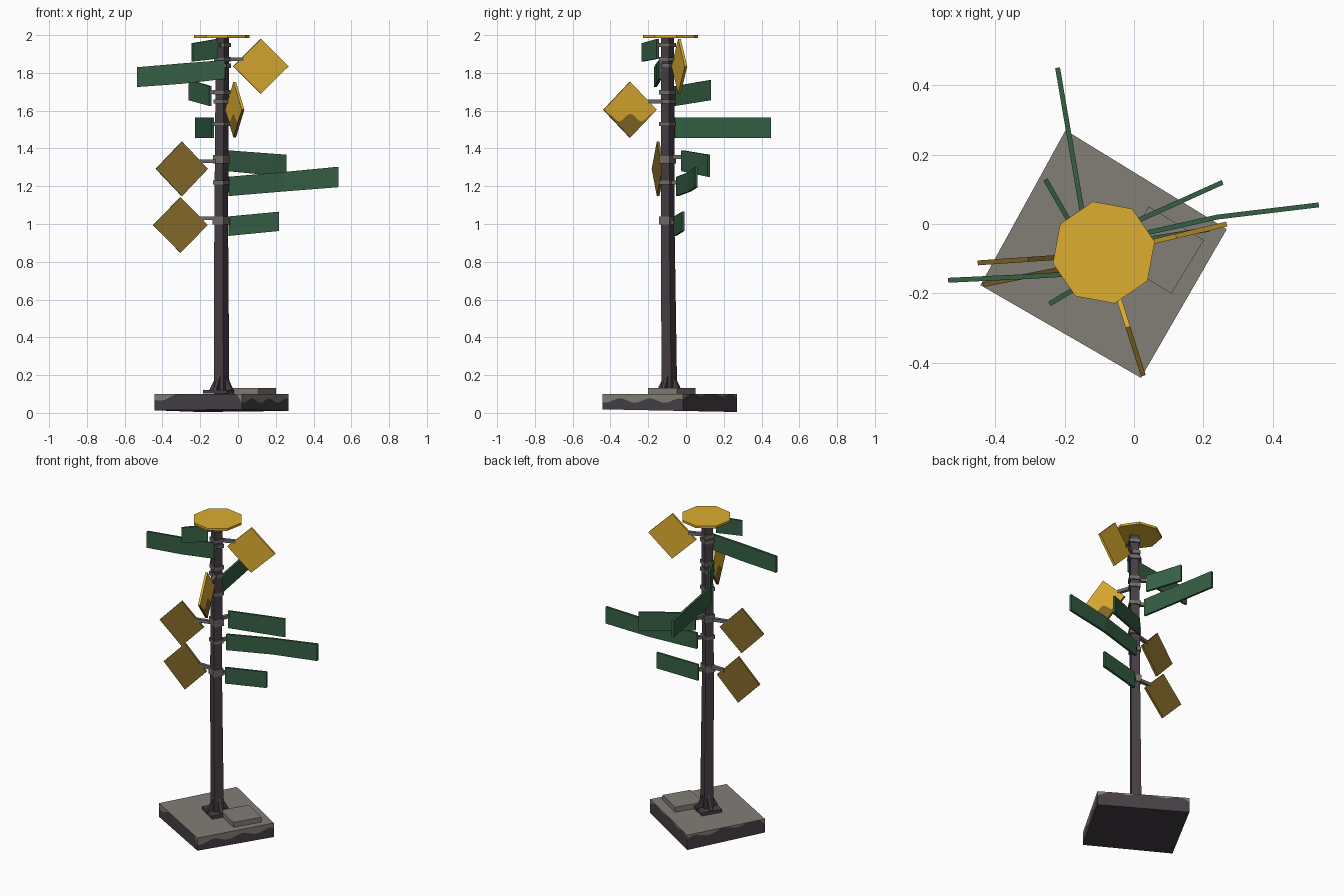
import bpy, bmesh, math
from mathutils import Vector, Matrix

if "Cube" in bpy.data.objects:
    bpy.data.objects.remove(bpy.data.objects["Cube"])


def material(name, rgb):
    m = bpy.data.materials.new(name)
    lin = [((c / 255 + 0.055) / 1.055) ** 2.4 for c in rgb]
    m.diffuse_color = (*lin, 1)
    m.use_nodes = True
    m.node_tree.nodes["Principled BSDF"].inputs["Base Color"].default_value = m.diffuse_color
    return m


GOLD = material("gold paint", (220, 173, 48))
DIRTY = material("dirty gold paint", (132, 105, 41))
GREEN = material("green paint", (54, 95, 69))
STONE = material("concrete", (130, 125, 118))
DARK = material("dark metal", (70, 63, 69))
STEEL = material("clamp steel", (112, 108, 106))
TURN = math.radians(-31.5)          # the post and base share one rotation


def finish(name, bm, mats):
    bmesh.ops.remove_doubles(bm, verts=bm.verts, dist=0.0004)
    bmesh.ops.recalc_face_normals(bm, faces=bm.faces)
    me = bpy.data.meshes.new(name)
    bm.to_mesh(me)
    bm.free()
    for m in mats:
        me.materials.append(m)
    ob = bpy.data.objects.new(name, me)
    bpy.context.collection.objects.link(ob)
    return ob


def box(name, centre, size, angle, mat):
    bm = bmesh.new()
    mtx = (Matrix.Translation(centre) @ Matrix.Rotation(angle, 4, 'Z')
           @ Matrix.Diagonal((*size, 1)))
    bmesh.ops.create_cube(bm, size=1, matrix=mtx)
    return finish(name, bm, [mat])


def slab(name, columns, thick, mats):
    """Upright plate: columns of (x, y, [z levels]); each level band has its own material."""
    bm = bmesh.new()
    first, last = columns[0], columns[-1]
    side = Vector((first[1] - last[1], last[0] - first[0], 0)).normalized() * thick / 2
    grid = [[[bm.verts.new(Vector((x, y, z)) + side * s) for z in zs] for x, y, zs in columns]
            for s in (1, -1)]
    n = len(first[2])
    for i in range(len(columns) - 1):
        for k in range(n - 1):
            for g in grid:
                bm.faces.new((g[i][k], g[i + 1][k], g[i + 1][k + 1], g[i][k + 1])).material_index = k
        for k, band in ((0, 0), (n - 1, n - 2)):
            a, b = grid
            bm.faces.new((a[i][k], a[i + 1][k], b[i + 1][k], b[i][k])).material_index = band
    for i in (0, len(columns) - 1):
        for k in range(n - 1):
            a, b = grid
            bm.faces.new((a[i][k], a[i][k + 1], b[i][k + 1], b[i][k])).material_index = k
    bmesh.ops.remove_doubles(bm, verts=bm.verts, dist=0.0004)
    bmesh.ops.dissolve_degenerate(bm, edges=bm.edges, dist=0.0004)
    return finish(name, bm, mats)


# Post: rotated square tube with a slight lean and taper
POST = [(-0.087, -0.088, 0.10, 0.030), (-0.089, -0.097, 1.0, 0.0265), (-0.082, -0.098, 1.988, 0.0255)]


def post_at(z):
    a, b = (POST[0], POST[1]) if z < 1 else (POST[1], POST[2])
    t = (z - a[2]) / (b[2] - a[2])
    return a[0] + (b[0] - a[0]) * t, a[1] + (b[1] - a[1]) * t


def ring(bm, x, y, z, h):
    return [bm.verts.new((x + h * 1.414 * math.cos(TURN + math.pi * (0.25 + k / 2)),
                          y + h * 1.414 * math.sin(TURN + math.pi * (0.25 + k / 2)), z))
            for k in range(4)]


bm = bmesh.new()
rings = [ring(bm, *p) for p in POST]
for lo, hi in zip(rings, rings[1:]):
    for k in range(4):
        bm.faces.new((lo[k], lo[k - 1], hi[k - 1], hi[k]))
bm.faces.new(rings[0])
bm.faces.new(rings[-1])
finish("post", bm, [DARK])

# Foot plate and four gussets
px, py = POST[0][:2]
box("foot_plate", (px, py, 0.112), (0.15, 0.13, 0.02), TURN, DARK)
for k in range(4):
    a = TURN + k * math.pi / 2
    cols = [(px + r * math.cos(a), py + r * math.sin(a), [0.11, z])
            for r, z in ((0.025, 0.215), (0.04, 0.175), (0.068, 0.125))]
    slab(f"gusset_{k + 1}", cols, 0.018, [DARK])

# Base block: concrete top, dark sides with an uneven worn rim
corners = [(-0.442, -0.176), (0.02, -0.443), (0.267, -0.015), (-0.197, 0.27)]
wear = [lambda t: 0.032 - 0.09 * t, lambda t: 0.036, lambda t: 0.05 * abs(t - 0.5) - 0.008,
        lambda t: 0.025 - 0.03 * t]
STEPS = 16
bm = bmesh.new()
columns = []
for e in range(4):
    a, b = Vector(corners[e]), Vector(corners[(e + 1) % 4])
    for i in range(STEPS):
        t = i / STEPS
        p = a.lerp(b, t)
        depth = wear[e](t) + 0.012 * math.sin(t * 17 + e)
        depth = min(max(depth, 0.002), 0.06)
        low = 0.01 - 0.02 * p.y
        columns.append([bm.verts.new((p.x, p.y, z)) for z in (low, 0.101 - depth, 0.101)])
for i, c in enumerate(columns):
    d = columns[i - 1]
    for k in range(2):
        bm.faces.new((d[k], c[k], c[k + 1], d[k + 1])).material_index = k
bm.faces.new([c[0] for c in columns]).material_index = 0
bm.faces.new([c[2] for c in columns]).material_index = 1
finish("base_block", bm, [DARK, STONE])
box("base_step", (0.075, -0.075, 0.115), (0.186, 0.18, 0.036), TURN, STONE)

# Octagonal top sign
bm = bmesh.new()
bmesh.ops.create_cone(bm, cap_ends=True, segments=8, radius1=0.15, radius2=0.15, depth=0.014,
                      matrix=Matrix.Translation((-0.087, -0.082, 1.993))
                      @ Matrix.Rotation(math.radians(12), 4, 'Z'))
finish("octagon_sign", bm, [GOLD])


# Clamp band around the post and an arm reaching a sign
def clamp(name, z, target):
    x, y = post_at(z)
    box(name + "_band", (x, y, z), (0.066, 0.066, 0.022), TURN, STEEL)
    d = Vector((target[0] - x, target[1] - y))
    box(name + "_arm", (x + d.x / 2, y + d.y / 2, z), (d.length, 0.02, 0.02),
        math.atan2(d.y, d.x), STEEL)


# Diamond signs: inner corner, outer corner, centre height, half height, colours, arm height
diamonds = [
    ((-0.025, -0.07), (0.267, 0.0), 1.835, 0.145, (GOLD, GOLD), 1.872),
    ((-0.062, -0.157), (0.027, -0.437), 1.605, 0.148, (DIRTY, GOLD), 1.648),
    ((-0.16, -0.12), (-0.435, -0.175), 1.292, 0.145, (DIRTY, DIRTY), 1.332),
    ((-0.16, -0.092), (-0.45, -0.112), 0.995, 0.148, (DIRTY, DIRTY), 1.03),
]
for n, (p, q, zc, h, mats, arm_z) in enumerate(diamonds, 1):
    p, q = Vector(p), Vector(q)
    cols = []
    for i in range(21):
        s = i / 10 - 1
        half = h * (1 - abs(s))
        wave = -0.042 + 0.02 * math.cos(s * 7.5) if mats[0] != mats[1] else 0
        mid = min(max(wave, -half), half)
        c = p.lerp(q, i / 20)
        cols.append((c.x, c.y, [zc - half, zc + mid, zc + half]))
    slab(f"diamond_sign_{n}", cols, 0.014, mats)
    clamp(f"diamond_clamp_{n}", arm_z, p.lerp(q, 0.17))

# Green name boards: columns of (x, y, bottom, top) from the post outwards
boards = [
    [(-0.11, -0.15, 1.875, 1.98), (-0.243, -0.23, 1.86, 1.957)],
    [(-0.07, -0.137, 1.768, 1.868), (-0.3, -0.151, 1.742, 1.85), (-0.535, -0.162, 1.725, 1.83)],
    [(-0.147, -0.06, 1.625, 1.73), (-0.255, 0.128, 1.655, 1.762)],
    [(-0.133, -0.06, 1.455, 1.565), (-0.22, 0.45, 1.455, 1.563)],
    [(-0.055, -0.02, 1.28, 1.39), (0.255, 0.12, 1.25, 1.367)],
    [(-0.05, -0.045, 1.148, 1.25), (0.24, 0.02, 1.172, 1.275), (0.532, 0.055, 1.195, 1.303)],
    [(-0.05, -0.058, 0.937, 1.04), (0.217, -0.015, 0.963, 1.065)],
]
for n, pts in enumerate(boards, 1):
    slab(f"name_board_{n}", [(x, y, [lo, hi]) for x, y, lo, hi in pts], 0.014, [GREEN])
    x, y, lo, hi = pts[0]
    clamp(f"board_clamp_{n}", (lo + hi) / 2 + 0.02, (x, y))
